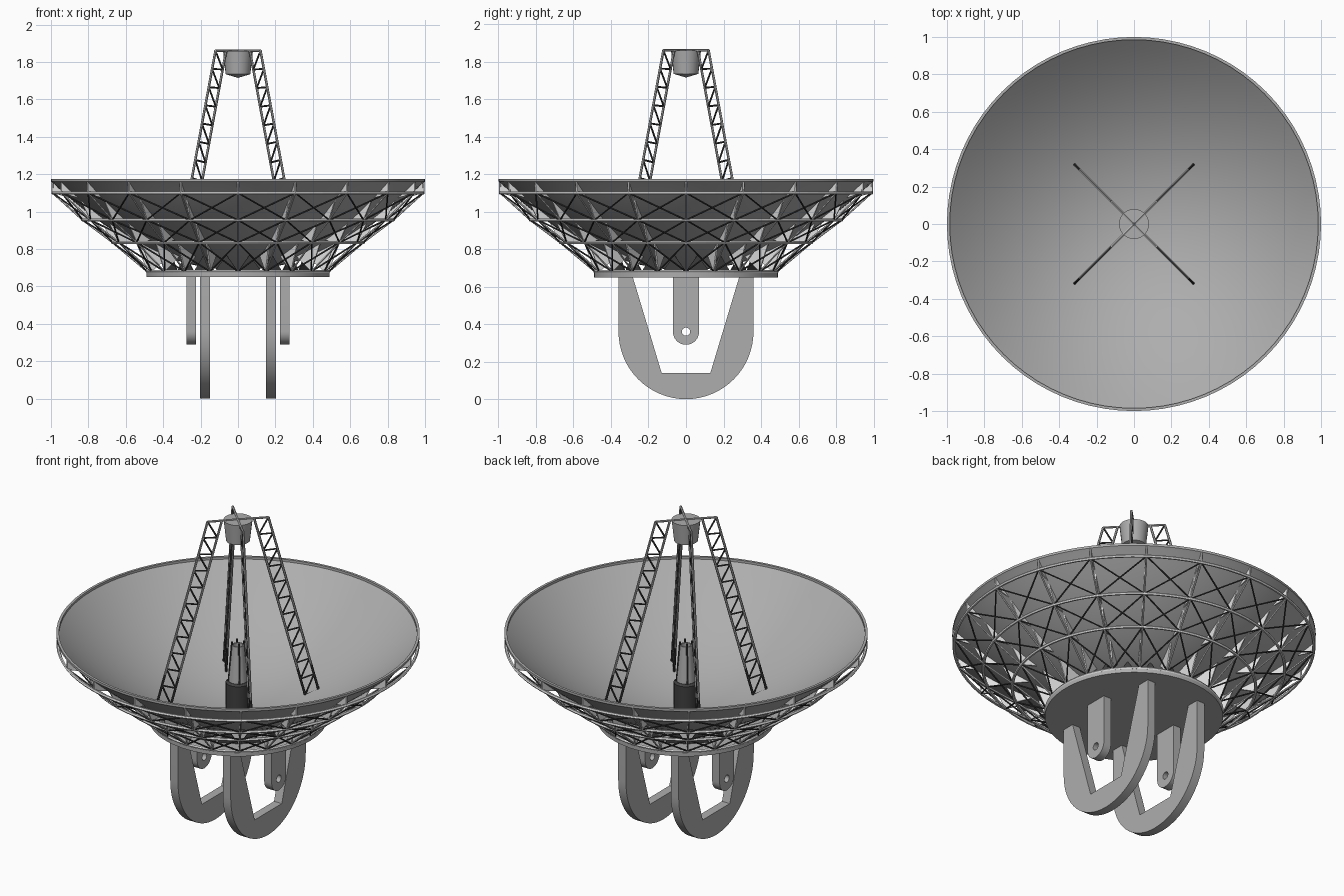
import bpy, bmesh
from math import sin, cos, pi, radians
from mathutils import Vector, Matrix

if "Cube" in bpy.data.objects:
    bpy.data.objects.remove(bpy.data.objects["Cube"])


def material(name, value):
    mat = bpy.data.materials.new(name)
    mat.use_nodes = True
    color = (value, value, value, 1)
    mat.diffuse_color = color
    mat.node_tree.nodes["Principled BSDF"].inputs["Base Color"].default_value = color
    return mat


GRAY = material("painted_gray", 0.42)
LIGHT = material("light_frame_gray", 0.75)
DARK = material("dark_steel", 0.05)

RIBS = 20
RIM_Z, BOWL_Z = 1.175, 0.70
NODES = [(0.99, 1.10), (0.83, 0.955), (0.67, 0.835), (0.485, 0.68)]


def bowl(r):
    return BOWL_Z + (RIM_Z - BOWL_Z) * r * r


def polar(r, z, a):
    return Vector((r * sin(a), -r * cos(a), z))


def add_object(name, mesh, mat, smooth=False):
    obj = bpy.data.objects.new(name, mesh)
    bpy.context.collection.objects.link(obj)
    mesh.materials.clear()
    mesh.materials.append(mat)
    if smooth:
        bpy.ops.object.select_all(action='DESELECT')
        obj.select_set(True)
        bpy.context.view_layer.objects.active = obj
        bpy.ops.object.shade_smooth_by_angle(angle=radians(35))
    return obj


def finish(name, bm, mat, smooth=False):
    mesh = bpy.data.meshes.new(name)
    bm.to_mesh(mesh)
    bm.free()
    return add_object(name, mesh, mat, smooth)


def thicken(obj, thickness):
    solid = obj.modifiers.new("thickness", 'SOLIDIFY')
    solid.thickness = thickness
    solid.offset = 0


def bar(bm, a, b, radius, sides=6):
    d = b - a
    place = Matrix.Translation((a + b) / 2) @ d.to_track_quat('Z', 'Y').to_matrix().to_4x4()
    bmesh.ops.create_cone(bm, cap_ends=True, segments=sides, radius1=radius,
                          radius2=radius, depth=d.length, matrix=place)


def lathe(name, profile, steps, mat=GRAY):
    """Revolve an (r, z) outline around the vertical axis."""
    bm = bmesh.new()
    verts = [bm.verts.new((r, 0, z)) for r, z in profile]
    edges = [bm.edges.new((v, w)) for v, w in zip(verts, verts[1:])]
    bmesh.ops.spin(bm, geom=verts + edges, cent=(0, 0, 0), axis=(0, 0, 1),
                   angle=2 * pi, steps=steps)
    bmesh.ops.remove_doubles(bm, verts=bm.verts, dist=0.0002)
    bmesh.ops.recalc_face_normals(bm, faces=bm.faces)
    return finish(name, bm, mat, True)


def plate(name, outlines, x, thickness):
    """Extrude filled (y, z) outlines into an upright plate centred at x."""
    curve = bpy.data.curves.new(name, 'CURVE')
    curve.dimensions = '2D'
    curve.fill_mode = 'BOTH'
    curve.extrude = thickness / 2
    for outline in outlines:
        spline = curve.splines.new('POLY')
        spline.points.add(len(outline) - 1)
        for point, (y, z) in zip(spline.points, outline):
            point.co = (y, z, 0, 1)
        spline.use_cyclic_u = True
    temp = bpy.data.objects.new(name + "_curve", curve)
    bpy.context.collection.objects.link(temp)
    bpy.context.view_layer.update()
    graph = bpy.context.evaluated_depsgraph_get()
    mesh = bpy.data.meshes.new_from_object(temp.evaluated_get(graph))
    bpy.data.objects.remove(temp)
    mesh.name = name
    # curve x, y, z become world y, z, x
    mesh.transform(Matrix(((0, 0, 1, x), (1, 0, 0, 0), (0, 1, 0, 0), (0, 0, 0, 1))))
    bm = bmesh.new()
    bm.from_mesh(mesh)
    bmesh.ops.remove_doubles(bm, verts=bm.verts, dist=0.0001)
    bmesh.ops.recalc_face_normals(bm, faces=bm.faces)
    bm.to_mesh(mesh)
    bm.free()
    return add_object(name, mesh, GRAY, True)


def arc(radius, z, start, end, count):
    angles = [start + (end - start) * i / count for i in range(count + 1)]
    return [(radius * cos(t), z + radius * sin(t)) for t in angles]


# Parabolic reflector with a thin lip
radii = [i / 16 for i in range(16)] + [0.985]
inner = [(r, bowl(r)) for r in radii]
outer = [(r, bowl(r) - 0.012) for r in reversed(radii)]
lathe("reflector_dish", inner + [(0.985, RIM_Z), (1.0, RIM_Z), (1.0, RIM_Z - 0.014)] + outer, 80)

# Hoops of the backing frame
for i, (r, z) in enumerate(NODES):
    bpy.ops.mesh.primitive_torus_add(major_radius=r, minor_radius=0.009, major_segments=80,
                                     minor_segments=6, location=(0, 0, z))
    hoop = bpy.context.object
    hoop.name = f"frame_hoop_{i + 1}"
    hoop.data.materials.append(LIGHT)

# Ribs, crossed braces, fins and the jagged collar under the dish
ribs, braces, fins, collar = (bmesh.new() for _ in range(4))
step = 2 * pi / RIBS
for i in range(RIBS):
    a = i * step
    bar(ribs, polar(0.992, RIM_Z - 0.01, a), polar(*NODES[0], a), 0.006)
    for upper, lower in zip(NODES, NODES[1:]):
        bar(ribs, polar(*upper, a), polar(*lower, a), 0.005)
        for b, c in ((a, a + step), (a + step, a)):
            bar(braces, polar(*upper, b), polar(*lower, c), 0.0045)
    for r, z in NODES:
        low, high = r - 0.10, min(r + 0.06, 0.99)
        corners = [polar(r, z, a), polar(low, bowl(low) - 0.006, a),
                   polar(high, bowl(high) - 0.006, a)]
        fins.faces.new([fins.verts.new(c) for c in corners])
    corners = [polar(0.40, 0.68, a), polar(0.40, 0.68, a + step),
               polar(0.40, bowl(0.40) - 0.006, a + step / 2)]
    collar.faces.new([collar.verts.new(c) for c in corners])
finish("frame_ribs", ribs, LIGHT)
finish("frame_braces", braces, DARK)
thicken(finish("frame_fins", fins, LIGHT), 0.008)
thicken(finish("jagged_collar", collar, DARK), 0.006)

# Round base under the dish
lathe("base_disc", [(0, 0.65), (0.49, 0.65), (0.49, 0.672), (0.475, 0.685), (0, 0.685)], 64)

# Central horn
lathe("horn_base", [(0, 0.69), (0.068, 0.69), (0.068, 0.875), (0.055, 0.885), (0, 0.885)], 24, DARK)
lathe("horn_cone", [(0, 0.88), (0.054, 0.88), (0.034, 1.10), (0.026, 1.10), (0.03, 0.98), (0, 0.98)], 16)
pegs = bmesh.new()
for i in range(4):
    a = i * pi / 2 + pi / 4
    bar(pegs, polar(0.052, 0.88, a), polar(0.033, 1.12, a), 0.006)
finish("horn_pegs", pegs, DARK)

# Receiver at the top of the mast
lathe("receiver", [(0, 1.86), (0.08, 1.86), (0.066, 1.735), (0, 1.715)], 24)

# Four lattice legs holding the receiver, with dark rungs and feet
BAYS = 11
for n in range(4):
    a = pi / 4 + n * pi / 2
    chords, rungs = bmesh.new(), bmesh.new()
    out_top, out_low = polar(0.17, 1.86, a), polar(0.45, 0.79, a)
    in_top, in_low = polar(0.09, 1.86, a), polar(0.375, 0.765, a)
    for top, low in ((out_top, out_low), (in_top, in_low)):
        ankle = top.lerp(low, 0.85)
        bar(chords, top, ankle, 0.007)
        bar(rungs, ankle, low, 0.007)
    bar(chords, out_top, polar(0, 1.86, a), 0.007)
    for i in range(BAYS):
        t, u = i / BAYS, (i + 1) / BAYS
        bar(rungs, out_top.lerp(out_low, u), in_top.lerp(in_low, u), 0.005)
        bar(rungs, out_top.lerp(out_low, t), in_top.lerp(in_low, u), 0.005)
    finish(f"lattice_leg_{n + 1}", chords, GRAY)
    finish(f"lattice_rungs_{n + 1}", rungs, DARK)

# Cradle yokes and pivot hangers on both sides
yoke = arc(0.36, 0.36, pi, 2 * pi, 32) + [(0.36, 0.655), (0.285, 0.655), (0.13, 0.14),
                                          (-0.13, 0.14), (-0.285, 0.655), (-0.36, 0.655)]
hanger = arc(0.07, 0.36, pi, 2 * pi, 16) + [(0.07, 0.655), (-0.07, 0.655)]
hole = arc(0.022, 0.36, 0, 2 * pi, 16)[:-1]
for side, s in (("left", 1), ("right", -1)):
    plate(f"{side}_yoke", [yoke], s * 0.177, 0.052)
    plate(f"{side}_hanger", [hanger, hole], s * 0.25, 0.05)
